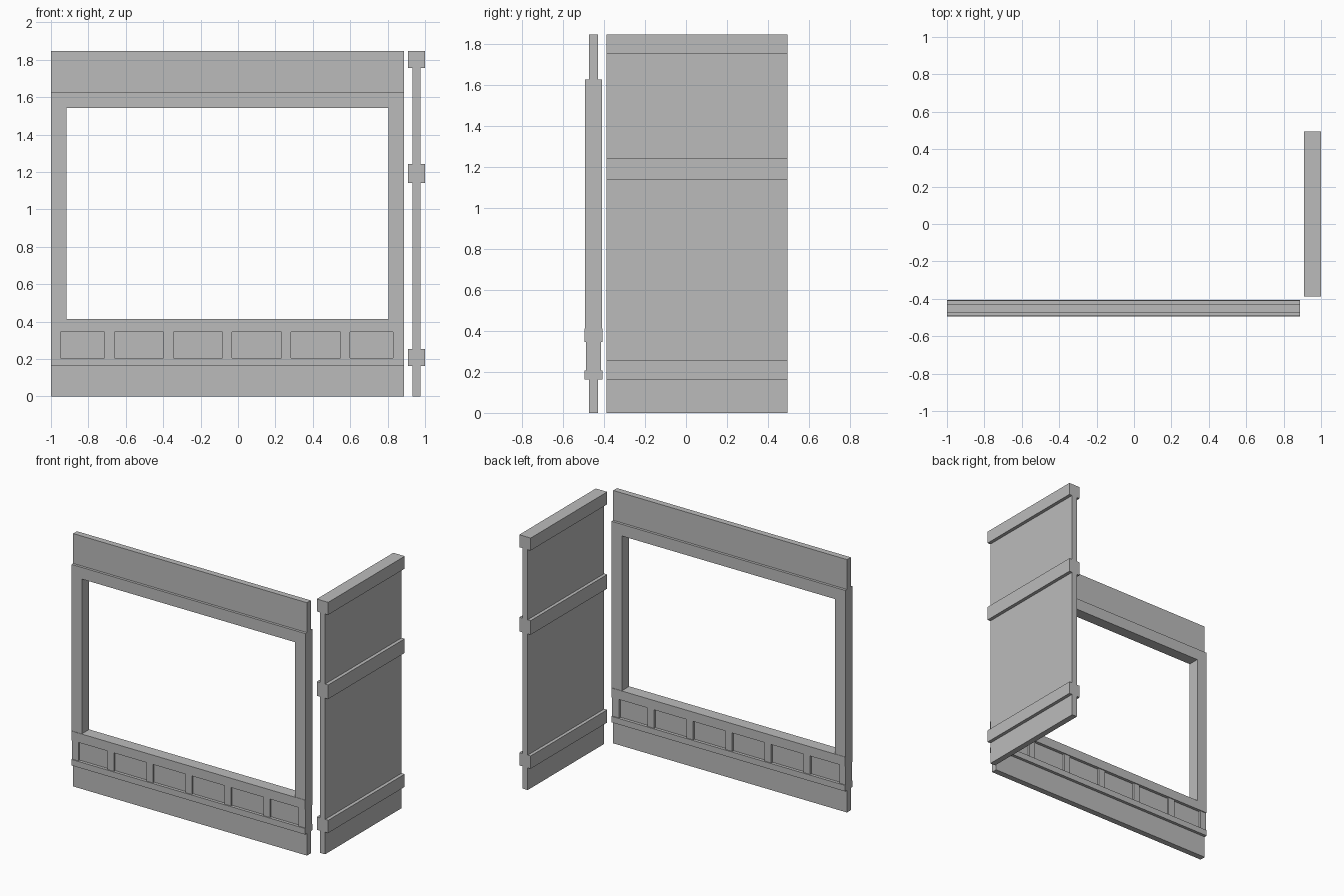
import bpy
import bmesh

old = bpy.data.objects.get("Cube")
if old:
    bpy.data.objects.remove(old, do_unlink=True)

grey = bpy.data.materials.new("plain_grey")
grey.use_nodes = True
colour = (0.5, 0.5, 0.5, 1)
grey.diffuse_color = colour
grey.node_tree.nodes["Principled BSDF"].inputs["Base Color"].default_value = colour


def finish(name, bm):
    bmesh.ops.recalc_face_normals(bm, faces=bm.faces)
    mesh = bpy.data.meshes.new(name)
    bm.to_mesh(mesh)
    bm.free()
    mesh.materials.append(grey)
    obj = bpy.data.objects.new(name, mesh)
    bpy.context.collection.objects.link(obj)
    return obj


def box(name, xs, ys, zs):
    """Box from its extents along each axis."""
    bm = bmesh.new()
    bmesh.ops.create_cube(bm, size=1)
    for v in bm.verts:
        v.co = [r[0] if c < 0 else r[1] for c, r in zip(v.co, (xs, ys, zs))]
    return finish(name, bm)


def slab(name, outline, ys):
    """Outline in x and z, extruded through y."""
    bm = bmesh.new()
    face = bm.faces.new([bm.verts.new((x, ys[0], z)) for x, z in outline])
    new = bmesh.ops.extrude_face_region(bm, geom=[face])["geom"]
    for v in new:
        if isinstance(v, bmesh.types.BMVert):
            v.co.y = ys[1]
    return finish(name, bm)


def depth(half):
    return (MID - half, MID + half)


# Front wall: thin sheets above and below the window
MID = -0.451
LEFT, RIGHT = -1.0, 0.888
WALL = (LEFT, RIGHT)
box("lower_wall", WALL, depth(0.022), (0, 0.39))
box("upper_wall", WALL, depth(0.022), (1.57, 1.846))

# Window surround: header and both posts in one piece
SILL, HEAD, TOP = 0.413, 1.543, 1.628
IN_L, IN_R = -0.917, 0.805
slab("window_frame", [(LEFT, SILL), (LEFT, TOP), (RIGHT, TOP), (RIGHT, SILL),
                      (IN_R, SILL), (IN_R, HEAD), (IN_L, HEAD), (IN_L, SILL)],
     depth(0.041))

# Rails with short stiles between them, on both faces of the wall
box("sill_rail", WALL, depth(0.044), (0.345, SILL))
box("bottom_rail", WALL, depth(0.044), (0.162, 0.206))
box("right_end_stile", (LEFT, -0.948), depth(0.037), (0.206, 0.345))
box("left_end_stile", (0.83, RIGHT), depth(0.037), (0.206, 0.345))
for i in range(5):
    x = -0.687 + 0.315 * i
    box(f"stile_{i + 1}", (x - 0.026, x + 0.026), depth(0.037), (0.206, 0.345))

# Side wall with three bands wrapped around it
SIDE = (-0.388, 0.495)
box("side_panel", (0.932, 0.975), SIDE, (0, 1.80))
for name, low, high in (("low", 0.162, 0.255), ("middle", 1.14, 1.243),
                        ("top", 1.755, 1.846)):
    box(f"side_{name}_band", (0.908, 1.0), SIDE, (low, high))
